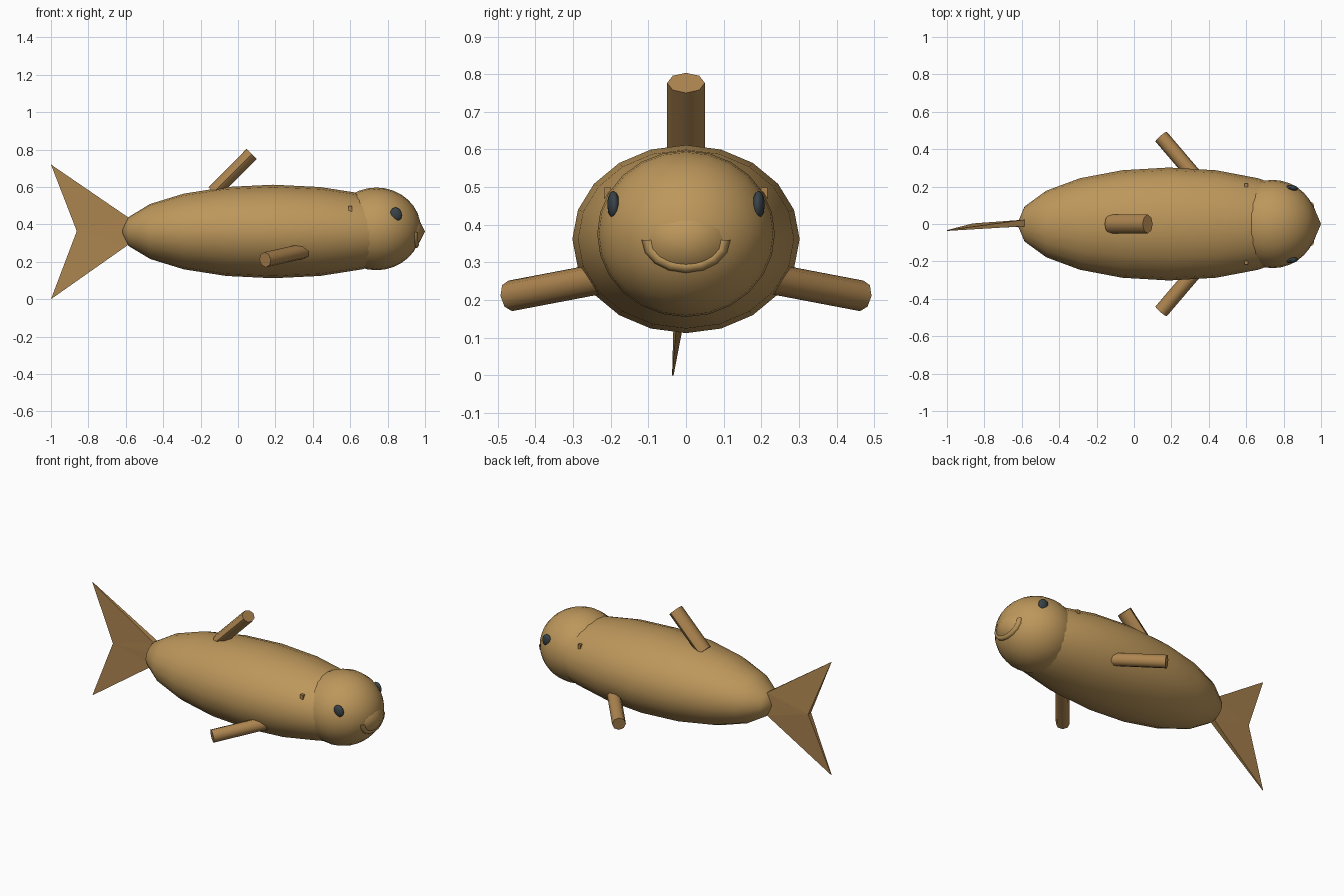
import bpy, bmesh, math
from mathutils import Vector, Matrix

if "Cube" in bpy.data.objects:
    bpy.data.objects.remove(bpy.data.objects["Cube"])


def material(name, col):
    m = bpy.data.materials.new(name)
    m.diffuse_color = (*col, 1)
    m.use_nodes = True
    m.node_tree.nodes["Principled BSDF"].inputs["Base Color"].default_value = m.diffuse_color
    return m


GOLD = material("gold", (0.51, 0.31, 0.105))
FIN = material("fin_brown", (0.42, 0.235, 0.08))
DARK = material("eye_dark", (0.04, 0.055, 0.065))


def finish(bm, name, mat, smooth=None):
    bmesh.ops.recalc_face_normals(bm, faces=bm.faces)
    me = bpy.data.meshes.new(name)
    bm.to_mesh(me)
    bm.free()
    ob = bpy.data.objects.new(name, me)
    bpy.context.collection.objects.link(ob)
    me.materials.append(mat)
    if smooth:
        bpy.ops.object.select_all(action='DESELECT')
        ob.select_set(True)
        bpy.context.view_layer.objects.active = ob
        bpy.ops.object.shade_smooth_by_angle(angle=math.radians(smooth))
    return ob


def ellipsoid(name, loc, radii, mat, seg=20, rings=10):
    # poles lie along the length of the fish
    bm = bmesh.new()
    bmesh.ops.create_uvsphere(bm, u_segments=seg, v_segments=rings, radius=1)
    bmesh.ops.transform(bm, matrix=Matrix.Rotation(math.pi / 2, 4, 'Y'), verts=bm.verts)
    bmesh.ops.scale(bm, vec=radii, verts=bm.verts)
    bmesh.ops.translate(bm, vec=loc, verts=bm.verts)
    return finish(bm, name, mat, 60)


def fin(name, root, tip, width, thick):
    # eight-sided flattened rod between two points
    root, tip = Vector(root), Vector(tip)
    d = (tip - root).normalized()
    side = Vector((0, 0, 1)).cross(d).normalized()
    up = d.cross(side)
    bm = bmesh.new()
    rings = []
    for p in (root, tip):
        rings.append([bm.verts.new(p + side * width * math.cos(i * math.pi / 4)
                                   + up * thick * math.sin(i * math.pi / 4)) for i in range(8)])
    for i in range(8):
        j = (i + 1) % 8
        bm.faces.new((rings[0][i], rings[0][j], rings[1][j], rings[1][i]))
    for r in rings:
        bm.faces.new(r)
    return finish(bm, name, FIN, 50)


def box(name, loc, size, mat):
    bm = bmesh.new()
    bmesh.ops.create_cube(bm, size=1)
    bmesh.ops.scale(bm, vec=size, verts=bm.verts)
    bmesh.ops.translate(bm, vec=loc, verts=bm.verts)
    return finish(bm, name, mat)


# Body (its front tip pokes through the head as the snout) and head
ellipsoid("body", (0.1875, 0, 0.362), (0.8125, 0.302, 0.25), GOLD)
ellipsoid("head", (0.74, 0, 0.376), (0.238, 0.236, 0.221), GOLD, 24, 16)

# Mouth: shallow smile-shaped tube sunk into the face
bm = bmesh.new()
prev = None
for k in range(9):
    t = math.pi * (1 + k / 8)
    y, z = 0.1 * math.cos(t), 0.36 + 0.07 * math.sin(t)
    x = 0.74 + 0.238 * math.sqrt(1 - (y / 0.236) ** 2 - ((z - 0.376) / 0.221) ** 2) - 0.01
    radial = Vector((0, math.cos(t), math.sin(t)))
    ring = [bm.verts.new(Vector((x, y, z)) + 0.018 * (radial * math.cos(a * math.pi / 4)
            + Vector((1, 0, 0)) * math.sin(a * math.pi / 4))) for a in range(8)]
    if prev:
        for i in range(8):
            j = (i + 1) % 8
            bm.faces.new((prev[i], prev[j], ring[j], ring[i]))
    if k in (0, 8):
        bm.faces.new(ring)
    prev = ring
finish(bm, "mouth", GOLD, 60)

# Paired parts: eyes, gills, side fins
for s, label in ((1, "left"), (-1, "right")):
    eye = ellipsoid("eye_" + label, (0, 0, 0), (0.031, 0.016, 0.038), DARK, 12, 8)
    eye.location = (0.845, s * 0.193, 0.453)
    eye.rotation_euler = (0, math.radians(-15), s * math.radians(-8))
    box("gill_upper_" + label, (0.6, s * 0.208, 0.484), (0.02, 0.018, 0.03), FIN)
    box("gill_lower_" + label, (0.6, s * 0.207, 0.256), (0.01, 0.014, 0.01), FIN)
    fin("side_fin_" + label, (0.36, s * 0.215, 0.259), (0.145, s * 0.467, 0.211), 0.04, 0.041)

# Back fin
fin("back_fin", (-0.13, 0, 0.572), (0.073, 0, 0.777), 0.05, 0.038)

# Tail: forked wedge that thins out to its two tips
bm = bmesh.new()
outline = [((-0.585, 0.436), (-0.012, 0.023)), ((-1.0, 0.72), (-0.037, -0.033)),
           ((-0.862, 0.364), (-0.027, 0.003)), ((-1.0, 0.0), (-0.037, -0.033)),
           ((-0.585, 0.292), (-0.012, 0.023)), ((-0.56, 0.364), (-0.012, 0.025))]
sides = [[bm.verts.new((x, ys[k], z)) for (x, z), ys in outline] for k in (0, 1)]
for v in sides:
    for tri in ((0, 1, 2), (2, 3, 4), (0, 2, 5), (2, 4, 5)):
        bm.faces.new([v[i] for i in tri])
for i in range(6):
    j = (i + 1) % 6
    bm.faces.new((sides[0][i], sides[0][j], sides[1][j], sides[1][i]))
finish(bm, "tail", FIN)
